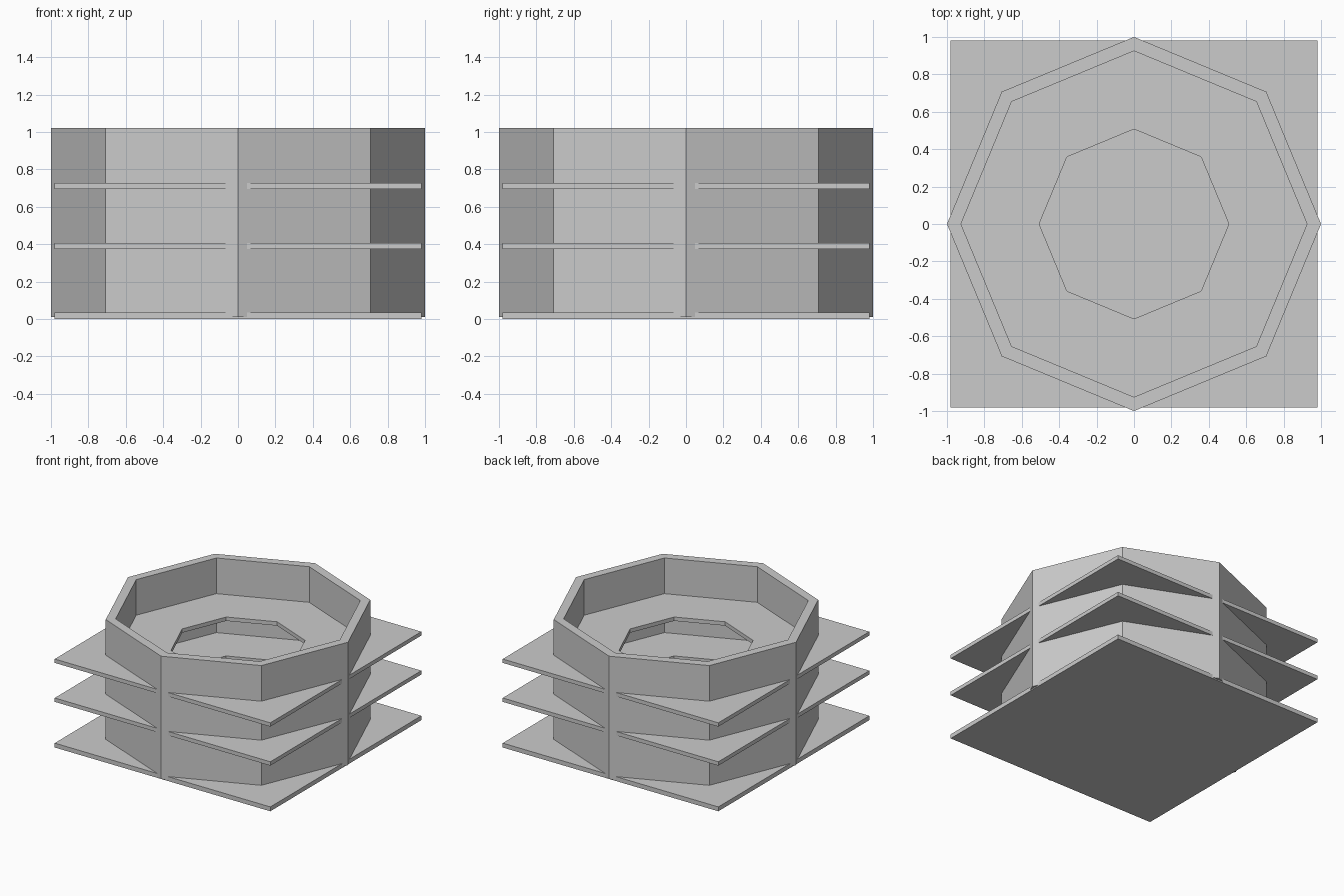
import bpy
import bmesh
from math import cos, sin, pi

if "Cube" in bpy.data.objects:
    bpy.data.objects.remove(bpy.data.objects["Cube"])


def octagon(r):
    return [(r * cos(i * pi / 4), r * sin(i * pi / 4)) for i in range(8)]


def square(h):
    # corners and edge midpoints, aligned with the octagon's eight directions
    out = []
    for x, y in octagon(1):
        m = max(abs(x), abs(y))
        out.append((h * x / m, h * y / m))
    return out


def ring(name, outer, inner, z0, z1):
    """Extruded ring between two eight-point outlines."""
    bm = bmesh.new()
    loops = [[bm.verts.new((x, y, z)) for x, y in pts]
             for pts, z in ((outer, z0), (outer, z1), (inner, z1), (inner, z0))]
    for k in range(4):
        a, b = loops[k], loops[(k + 1) % 4]
        for i in range(8):
            j = (i + 1) % 8
            bm.faces.new((a[i], a[j], b[j], b[i]))
    bmesh.ops.recalc_face_normals(bm, faces=bm.faces)
    mesh = bpy.data.meshes.new(name)
    bm.to_mesh(mesh)
    bm.free()
    obj = bpy.data.objects.new(name, mesh)
    bpy.context.collection.objects.link(obj)
    return obj


# Octagonal outer wall, open at the top
ring("octagonal_wall", octagon(1.0), octagon(0.925), 0.01, 1.02)

# Square floors with an octagonal opening
ring("middle_floor", square(0.98), octagon(0.507), 0.375, 0.407)
ring("upper_floor", square(0.98), octagon(0.507), 0.695, 0.727)

# Solid base slab
bpy.ops.mesh.primitive_cube_add(size=1, location=(0, 0, 0.018))
base = bpy.context.object
base.name = "base_slab"
base.scale = (1.96, 1.96, 0.036)
